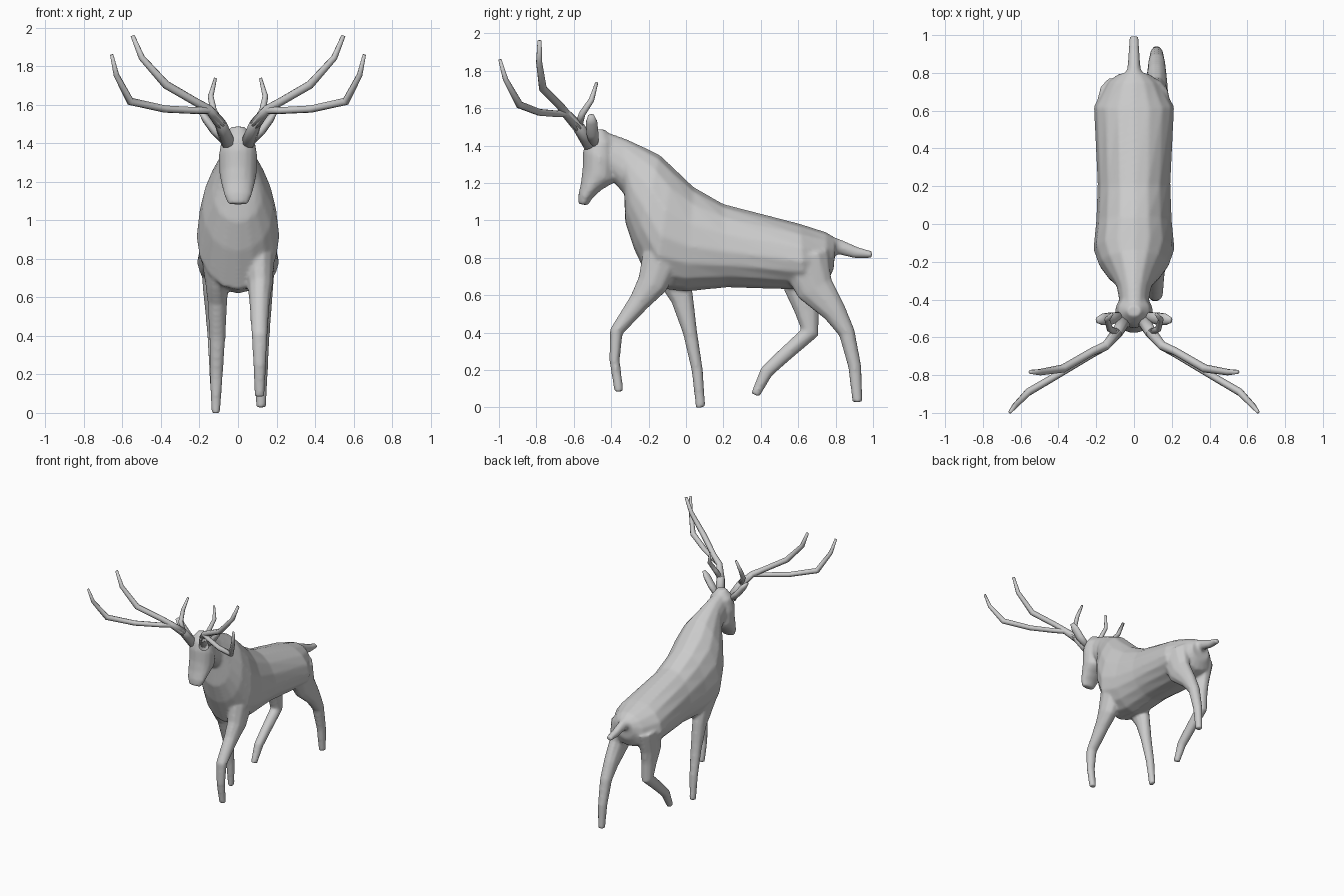
import bpy, bmesh, math
from mathutils import Vector


def bridge(bm, rings):
    loops = [[bm.verts.new(p) for p in ring] for ring in rings]
    n = len(loops[0])
    faces = [bm.faces.new((a[i], a[(i + 1) % n], b[(i + 1) % n], b[i]))
             for a, b in zip(loops, loops[1:]) for i in range(n)]
    faces += [bm.faces.new(loops[0]), bm.faces.new(loops[-1])]
    bmesh.ops.recalc_face_normals(bm, faces=faces)


def tube(bm, pts, sides=10):
    """Sweep along (x, y, z, side radius, depth radius) points."""
    ps = [Vector(p[:3]) for p in pts]
    u, rings = Vector((1, 0, 0)), []
    for i, p in enumerate(pts):
        d1 = (ps[i] - ps[max(i - 1, 0)]).normalized()
        d2 = (ps[min(i + 1, len(ps) - 1)] - ps[i]).normalized()
        t = (d1 + d2).normalized()
        u = (u - t * u.dot(t)).normalized()
        v = t.cross(u)
        rings.append([ps[i] + u * math.cos(a) * p[3] + v * math.sin(a) * p[4]
                      for a in (2 * math.pi * k / sides for k in range(sides))])
    bridge(bm, rings)


def loft(bm, sections, bias=0.5, sides=16):
    """Skin sections given as (top y, top z, bottom y, bottom z, half width)."""
    rings = []
    for ty, tz, by, bz, hw in sections:
        top, bot = Vector((0, ty, tz)), Vector((0, by, bz))
        mid = top.lerp(bot, bias)
        ring = []
        for k in range(sides):
            a = 2 * math.pi * k / sides
            s = math.sin(a)
            ring.append(mid + Vector((math.cos(a) * hw, 0, 0))
                        + ((top - mid) * s if s > 0 else (mid - bot) * s))
        rings.append(ring)
    bridge(bm, rings)


def make(name, bm, mirror=False):
    me = bpy.data.meshes.new(name)
    bm.to_mesh(me)
    bm.free()
    ob = bpy.data.objects.new(name, me)
    bpy.context.collection.objects.link(ob)
    if mirror:
        ob.modifiers.new("mirror", 'MIRROR')
    for f in me.polygons:
        f.use_smooth = True
    return ob


def leg(bm, x_sign, pts):
    tube(bm, [(x_sign * x, y, z, rx, r) for x, y, z, rx, r in pts])


# Body: torso and neck
bm = bmesh.new()
loft(bm, [(0.80, 0.905, 0.79, 0.74, 0.08), (0.75, 0.937, 0.755, 0.67, 0.14),
          (0.61, 0.982, 0.63, 0.63, 0.213), (0.20, 1.088, 0.22, 0.642, 0.193),
          (0.04, 1.18, 0.0, 0.62, 0.2), (-0.07, 1.285, -0.18, 0.64, 0.215),
          (-0.14, 1.35, -0.275, 0.84, 0.185), (-0.23, 1.395, -0.325, 0.99, 0.135),
          (-0.33, 1.44, -0.33, 1.14, 0.092), (-0.46, 1.485, -0.40, 1.22, 0.075)], bias=0.57)

# Head down to the muzzle
loft(bm, [(-0.49, 1.487, -0.43, 1.485, 0.035), (-0.535, 1.43, -0.38, 1.42, 0.085),
          (-0.55, 1.37, -0.37, 1.31, 0.1), (-0.553, 1.28, -0.38, 1.205, 0.097),
          (-0.562, 1.2, -0.45, 1.165, 0.085), (-0.575, 1.14, -0.50, 1.12, 0.072),
          (-0.577, 1.09, -0.525, 1.08, 0.052)])

# Tail
tube(bm, [(0, 0.74, 0.87, 0.06, 0.06), (0, 0.83, 0.855, 0.035, 0.04),
          (0, 0.91, 0.828, 0.03, 0.032), (0, 0.995, 0.817, 0.024, 0.019)])

# Front legs: one raised, one planted
leg(bm, 1, [(0.11, -0.13, 0.80, 0.08, 0.11), (0.115, -0.18, 0.66, 0.065, 0.085),
            (0.112, -0.25, 0.565, 0.053, 0.058), (0.112, -0.373, 0.405, 0.042, 0.037),
            (0.112, -0.382, 0.25, 0.034, 0.028), (0.112, -0.358, 0.085, 0.026, 0.025)])
leg(bm, -1, [(0.11, -0.1, 0.80, 0.08, 0.11), (0.11, -0.055, 0.67, 0.06, 0.085),
             (0.107, -0.02, 0.58, 0.052, 0.062), (0.107, 0.022, 0.4, 0.043, 0.039),
             (0.112, 0.06, 0.2, 0.034, 0.031), (0.116, 0.078, 0.0, 0.024, 0.026)])

# Hind legs: one stretched back, one lifted
leg(bm, 1, [(0.11, 0.63, 0.80, 0.085, 0.14), (0.12, 0.69, 0.635, 0.062, 0.105),
            (0.12, 0.795, 0.51, 0.053, 0.066), (0.12, 0.86, 0.4, 0.045, 0.045),
            (0.12, 0.902, 0.22, 0.036, 0.036), (0.12, 0.917, 0.028, 0.026, 0.028)])
leg(bm, -1, [(0.11, 0.65, 0.80, 0.085, 0.13), (0.12, 0.625, 0.63, 0.062, 0.105),
             (0.118, 0.645, 0.52, 0.052, 0.068), (0.116, 0.662, 0.40, 0.044, 0.05),
             (0.115, 0.52, 0.275, 0.038, 0.04), (0.115, 0.43, 0.19, 0.034, 0.037),
             (0.115, 0.37, 0.067, 0.025, 0.025)])

# Fuse the overlapping volumes into one soft skin
body = make("body", bm)
remesh = body.modifiers.new("fuse", 'REMESH')
remesh.mode = 'VOXEL'
remesh.voxel_size = 0.011
remesh.use_smooth_shade = True
soften = body.modifiers.new("soften", 'SMOOTH')
soften.factor = 0.5
soften.iterations = 4

# Ears
bm = bmesh.new()
tube(bm, [(0.06, -0.49, 1.405, 0.022, 0.025), (0.12, -0.5, 1.465, 0.024, 0.033),
          (0.165, -0.505, 1.525, 0.022, 0.032), (0.195, -0.508, 1.562, 0.01, 0.016)])
make("ears", bm, mirror=True)

# Antlers: main beam with outer fork, upper fork and back tine
beam = [(0.05, -0.51, 1.40, 0.038), (0.09, -0.575, 1.50, 0.032), (0.15, -0.645, 1.575, 0.024)]
outer = [(0.22, -0.69, 1.57, 0.018), (0.38, -0.785, 1.578, 0.019), (0.56, -0.89, 1.618, 0.021),
         (0.632, -0.965, 1.755, 0.015), (0.656, -0.995, 1.86, 0.009)]
upper = [(0.22, -0.675, 1.615, 0.021), (0.375, -0.765, 1.705, 0.022),
         (0.5, -0.785, 1.845, 0.017), (0.548, -0.783, 1.96, 0.011)]
back = [(0.10, -0.57, 1.52, 0.02), (0.128, -0.555, 1.57, 0.018),
        (0.142, -0.505, 1.645, 0.015), (0.117, -0.477, 1.738, 0.008)]
bm = bmesh.new()
for path in (beam + outer, beam[1:] + upper, back):
    tube(bm, [p + (p[3],) for p in path], sides=8)
make("antlers", bm, mirror=True)
